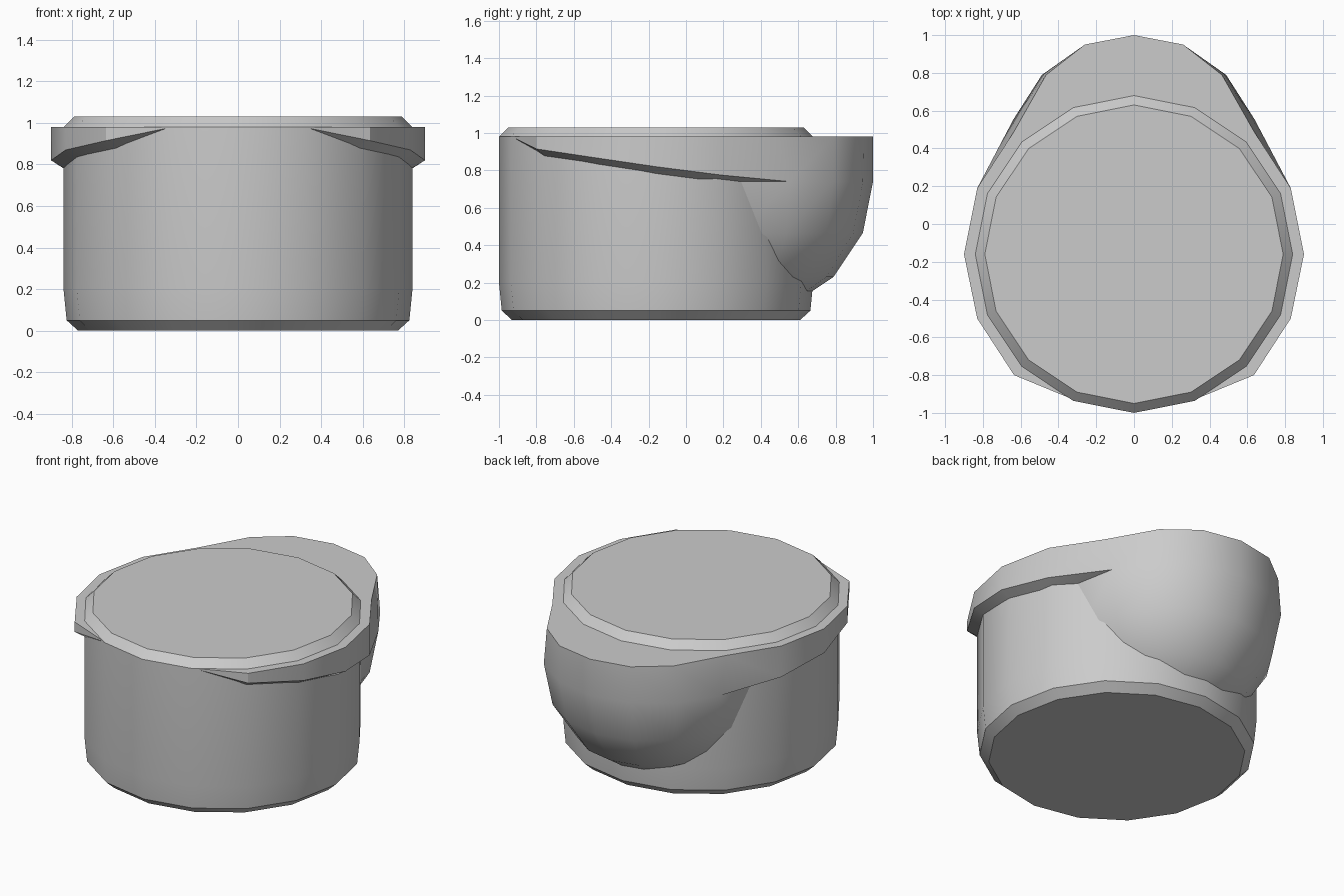
import bpy, bmesh, math
from math import sin, cos, radians

if "Cube" in bpy.data.objects:
    bpy.data.objects.remove(bpy.data.objects["Cube"])

grey = bpy.data.materials.new("plain grey")
grey.use_nodes = True
grey.diffuse_color = (0.6, 0.6, 0.6, 1)
grey.node_tree.nodes["Principled BSDF"].inputs["Base Color"].default_value = (0.6, 0.6, 0.6, 1)

CY = -0.16          # centre of the round body
STEP = radians(22.5)


def finish(bm, name):
    mesh = bpy.data.meshes.new(name)
    bm.to_mesh(mesh)
    bm.free()
    obj = bpy.data.objects.new(name, mesh)
    bpy.context.collection.objects.link(obj)
    mesh.materials.append(grey)
    bpy.ops.object.select_all(action="DESELECT")
    obj.select_set(True)
    bpy.context.view_layer.objects.active = obj
    return obj


def strip(bm, a, b):
    for i in range(len(a) - 1):
        quad = list(dict.fromkeys((a[i], a[i + 1], b[i + 1], b[i])))
        if len(quad) > 2:
            bm.faces.new(quad)


# Round body: a turned profile with chamfered ends
bm = bmesh.new()
rings = []
for r, z in [(0.77, 0), (0.825, 0.05), (0.84, 0.2), (0.84, 0.98), (0.79, 1.03)]:
    rings.append([bm.verts.new((r * cos(i * STEP), CY + r * sin(i * STEP), z)) for i in range(16)])
for low, high in zip(rings, rings[1:]):
    strip(bm, low + low[:1], high + high[:1])
bm.faces.new(rings[0][::-1])
bm.faces.new(rings[-1])
bmesh.ops.recalc_face_normals(bm, faces=bm.faces)
finish(bm, "body")
bpy.ops.object.shade_smooth_by_angle(angle=radians(30))

# Collar and rear bulge: one half, mirrored
bm = bmesh.new()
new = bm.verts.new
RX, RY, BY, BZ = 0.69, 0.72, 0.28, 0.74
# lower half of the rounded bulge, rows going down and columns from back to side
rows = []
for e in range(4):
    k = cos(e * STEP)
    rows.append([new((RX * k * sin(c * STEP), BY + RY * k * cos(c * STEP), BZ - RY * sin(e * STEP)))
                 for c in range(5)])
for a, b in zip(rows, rows[1:]):
    strip(bm, a, b)
pole = new((0, BY, BZ - RY))
strip(bm, rows[-1], [pole] * 5)

# collar rim, rising and thinning towards the front
side = [(0.83, 0.19, 0.775), (0.9, -0.16, 0.82), (0.83, -0.5, 0.87), (0.635, -0.8, 0.915), (0.32, -0.93, 0.979)]
lower = rows[0][:4] + [new(p) for p in side]
top = [new((x, y, 0.98)) for x, y in [(0, 1), (0.26, 0.95), (0.465, 0.79), (0.635, 0.49)]]
top += [new((x, y, 0.98)) for x, y, z in side]
strip(bm, top, lower)

# sloped underside tucking into the body
inner = [rows[0][4]] * 2
inner += [new((x * 0.8, CY + (y - CY) * 0.8, z - 0.11)) for x, y, z in side[1:]]
strip(bm, lower[3:5], inner[:2])
strip(bm, lower[4:], inner[1:])
bm.faces.new(top + [new((0, -0.93, 0.98))])
bmesh.ops.recalc_face_normals(bm, faces=bm.faces)
# the flat top must face up
bm.faces.ensure_lookup_table()
if bm.faces[-1].normal.z < 0:
    bmesh.ops.reverse_faces(bm, faces=bm.faces)

collar = finish(bm, "collar_with_bulge")
mirror = collar.modifiers.new("mirror", "MIRROR")
mirror.use_clip = True
bpy.ops.object.modifier_apply(modifier="mirror")
bpy.ops.object.shade_smooth_by_angle(angle=radians(30))
